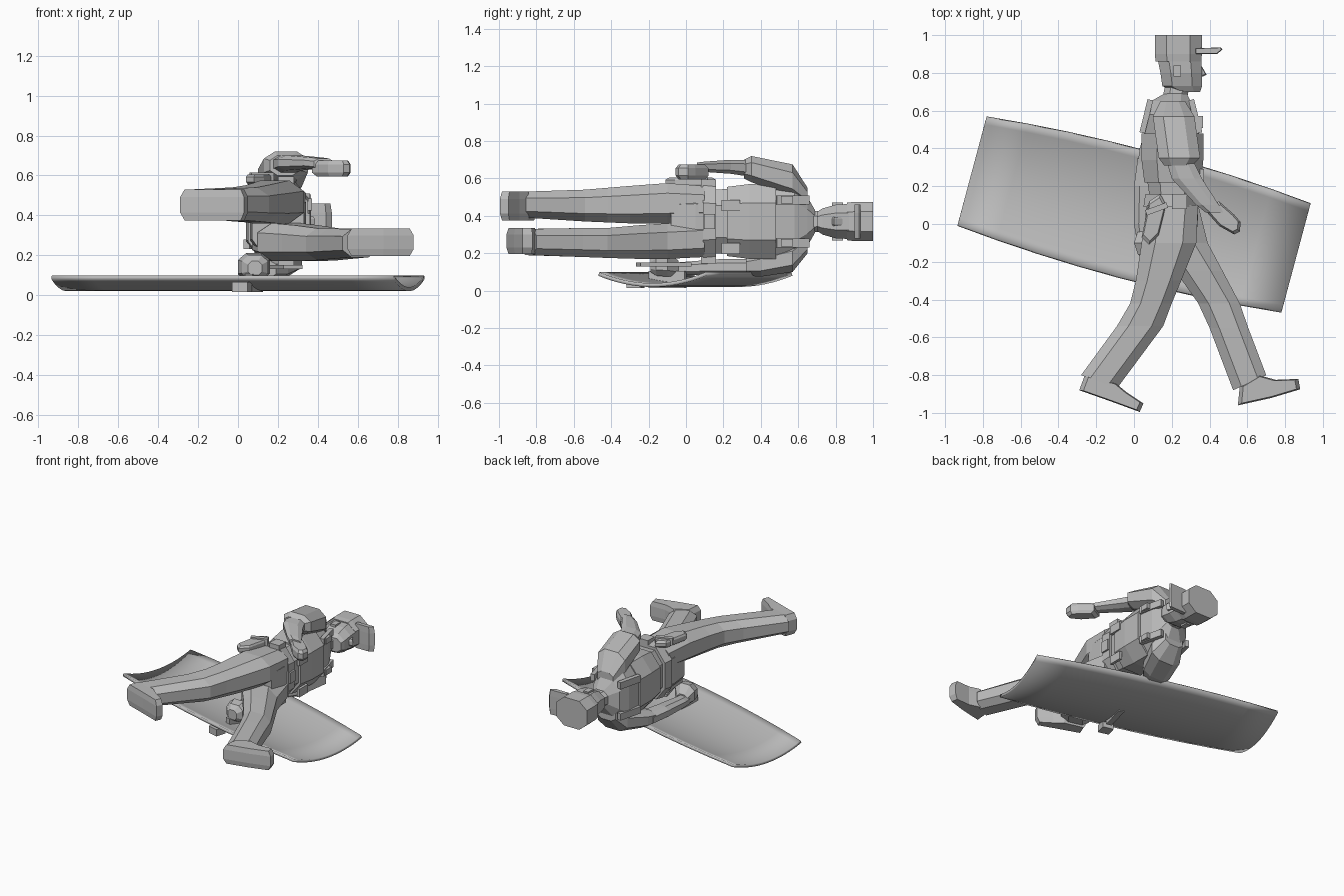
import bpy, bmesh, math
from mathutils import Vector

default_cube = bpy.data.objects.get("Cube")
if default_cube:
    bpy.data.objects.remove(default_cube, do_unlink=True)

grey = bpy.data.materials.new("plain_grey")
grey.use_nodes = True
grey.diffuse_color = (0.5, 0.5, 0.5, 1)
grey.node_tree.nodes["Principled BSDF"].inputs["Base Color"].default_value = grey.diffuse_color


def finish(name, bm):
    """Turn a bmesh into a named, flat-shaded grey object."""
    bmesh.ops.recalc_face_normals(bm, faces=bm.faces)
    mesh = bpy.data.meshes.new(name)
    bm.to_mesh(mesh)
    bm.free()
    mesh.materials.append(grey)
    obj = bpy.data.objects.new(name, mesh)
    bpy.context.collection.objects.link(obj)
    return obj


def bridge(bm, loops):
    """Skin closed vertex loops and cap both ends."""
    for first, second in zip(loops, loops[1:]):
        count = len(first)
        for i in range(count):
            j = (i + 1) % count
            bm.faces.new((first[i], first[j], second[j], second[i]))
    bm.faces.new(loops[0])
    bm.faces.new(loops[-1])


OCTAGON = [(1, .5), (.5, 1), (-.5, 1), (-1, .5), (-1, -.5), (-.5, -1), (.5, -1), (1, -.5)]


def loft(name, *rings, tilt=0):
    """Octagonal body; each ring is (y, back x, front x, low z, high z)."""
    bm = bmesh.new()
    loops = []
    for index, (y, back, front, low, high) in enumerate(rings):
        slope = tilt if index == len(rings) - 1 else 0
        loops.append([bm.verts.new(((back + front + u * (front - back)) / 2,
                                    y + slope * u,
                                    (low + high + v * (high - low)) / 2)) for u, v in OCTAGON])
    bridge(bm, loops)
    return finish(name, bm)


def slab(name, outline, low, high, taper=0.0):
    """Extrude an x-y outline from low z to high z, with bevelled rims."""
    bm = bmesh.new()
    middle = sum((Vector(p) for p in outline), Vector((0, 0))) / len(outline)
    step = (high - low) / 4
    levels = [(low, taper), (low + step, 0), (high - step, 0), (high, taper)]
    loops = []
    for z, inset in levels:
        points = [Vector(p).lerp(middle, inset) for p in outline]
        loops.append([bm.verts.new((p.x, p.y, z)) for p in points])
    bridge(bm, loops)
    return finish(name, bm)


def box(name, centre, size, turn=0):
    """Box turned about the vertical axis."""
    bm = bmesh.new()
    bmesh.ops.create_cube(bm, size=1)
    bmesh.ops.scale(bm, vec=size, verts=bm.verts)
    obj = finish(name, bm)
    obj.location = centre
    obj.rotation_euler.z = math.radians(turn)
    return obj


# Torso, neck and head
loft("torso", (.69, .16, .28, .31, .43), (.65, .09, .30, .24, .50),
     (.58, .06, .33, .16, .58), (.45, .05, .35, .18, .56), (.3, .06, .35, .19, .55),
     (.16, .08, .33, .2, .54), (.05, .06, .34, .18, .56), (-.08, .07, .33, .19, .55))
loft("neck", (.66, .15, .28, .31, .43), (.76, .17, .30, .32, .42))
loft("head", (.7, .22, .35, .32, .42), (.73, .15, .36, .3, .44),
     (.8, .14, .36, .28, .46), (.9, .12, .355, .275, .465))
slab("nose", [(.35, .85), (.385, .79), (.35, .775)], .345, .395, .3)
for side in (-1, 1):
    box("ear", (.23, .81, .37 + side * .092), (.04, .06, .02))

# Cap with brim
loft("cap", (.86, .115, .355, .27, .47), (.9, .11, .36, .265, .475), (1, .11, .36, .265, .475))
slab("cap_brim", [(.32, .9), (.44, .9), (.47, .925), (.46, .935), (.32, .93)], .28, .46, .1)

# Trailing leg and leading leg
loft("trailing_leg", (.1, .07, .34, .37, .56), (-.1, .04, .33, .36, .575),
     (-.3, .01, .25, .36, .56), (-.42, -.02, .2, .365, .55),
     (-.54, -.09, .155, .37, .54), (-.835, -.28, -.09, .39, .53), tilt=-.035)
loft("leading_leg", (.1, .07, .34, .18, .37), (-.1, .1, .39, .17, .36),
     (-.25, .22, .47, .17, .35), (-.42, .34, .56, .175, .335),
     (-.55, .4, .605, .18, .335), (-.84, .525, .7, .19, .33), tilt=.04)

# Shoes
slab("trailing_shoe", [(-.26, -.8), (-.29, -.88), (-.12, -.94), (.03, -.995),
                       (.05, -.95), (-.04, -.89), (-.1, -.84)], .375, .53, .12)
slab("leading_shoe", [(.56, -.86), (.55, -.96), (.73, -.92), (.88, -.875),
                      (.87, -.82), (.75, -.825), (.66, -.8)], .195, .335, .12)

# Upper arm sleeve, forearm and hand on the free side
loft("free_sleeve", (.65, .14, .27, .46, .55), (.57, .1, .32, .5, .675),
     (.35, .13, .35, .58, .72), (.31, .16, .31, .6, .7))
loft("free_forearm", (.34, .17, .31, .61, .7), (.24, .2, .36, .625, .7),
     (.1, .33, .45, .635, .69), (.06, .38, .48, .63, .685))
slab("free_hand", [(.37, .08), (.45, .12), (.53, .05), (.565, .01),
                   (.56, -.04), (.53, -.055), (.45, -.01)], .595, .675, .2)

# Arm on the shield side
loft("shield_sleeve", (.65, .12, .27, .2, .29), (.57, .08, .32, .1, .25),
     (.4, .03, .25, .075, .2), (.32, .02, .19, .08, .18))
loft("shield_forearm", (.35, .02, .16, .085, .17), (.2, .0, .12, .085, .17),
     (.0, .0, .1, .085, .155), (-.06, .01, .1, .08, .15))
loft("shield_hand", (-.04, .02, .1, .08, .16), (-.1, .0, .16, .075, .21),
     (-.16, .02, .15, .08, .2), (-.19, .05, .12, .1, .17))

# Vest panels, belt and gear
loft("belt", (.09, .05, .35, .17, .57), (.16, .06, .35, .18, .56))
loft("vest", (.22, .055, .355, .185, .555), (.34, .04, .367, .17, .57), (.48, .04, .367, .17, .57))
box("belt_buckle", (.352, .125, .37), (.02, .06, .08))
for side in (-1, 1):
    z = .37 + side * .115
    box("chest_pocket", (.348, .54, z), (.035, .065, .04))
    box("lower_pocket", (.36, .24, z - .03), (.02, .1, .06))
    box("shoulder_strap_front", (.325, .57, z), (.03, .18, .05), 14)
    box("shoulder_strap_back", (.065, .57, z), (.03, .18, .05), -14)
    box("belt_pouch", (.24, .12, .37 + side * .2), (.08, .08, .05))
slab("holster", [(.04, -.07), (.08, -.11), (.13, -.06), (.17, .1), (.14, .16), (.08, .12)],
     .555, .605, .15)
box("holster_strap", (.12, .08, .59), (.12, .03, .05), 20)
box("baton", (.24, -.12, .14), (.1, .28, .02), 15)

# Riot shield: an arc across, slightly wider in the middle
STEPS, SPAN = 16, 8
bm = bmesh.new()
grid = []
for i in range(SPAN + 1):
    along = 2 * i / SPAN - 1
    half = .3 + .045 * (1 - along * along)
    row = []
    for j in range(STEPS + 1):
        across = 2 * j / STEPS - 1
        row.append(bm.verts.new((.888 * along, half * across, .02 + .06 * across * across)))
    grid.append(row)
for a, b in zip(grid, grid[1:]):
    for j in range(STEPS):
        bm.faces.new((a[j], b[j], b[j + 1], a[j + 1]))
shield = finish("shield", bm)
shield.location.y = .05
shield.rotation_euler.z = math.radians(-15)
solid = shield.modifiers.new("thickness", "SOLIDIFY")
solid.thickness = .02
solid.offset = -1
bpy.context.view_layer.objects.active = shield
shield.select_set(True)
bpy.ops.object.shade_smooth_by_angle()

# Grip that joins the hand to the shield, and the edge bracket
box("shield_grip", (.08, -.1, .06), (.04, .2, .09), -15)
box("edge_bracket", (.02, -.27, .04), (.08, .08, .05), -15)
